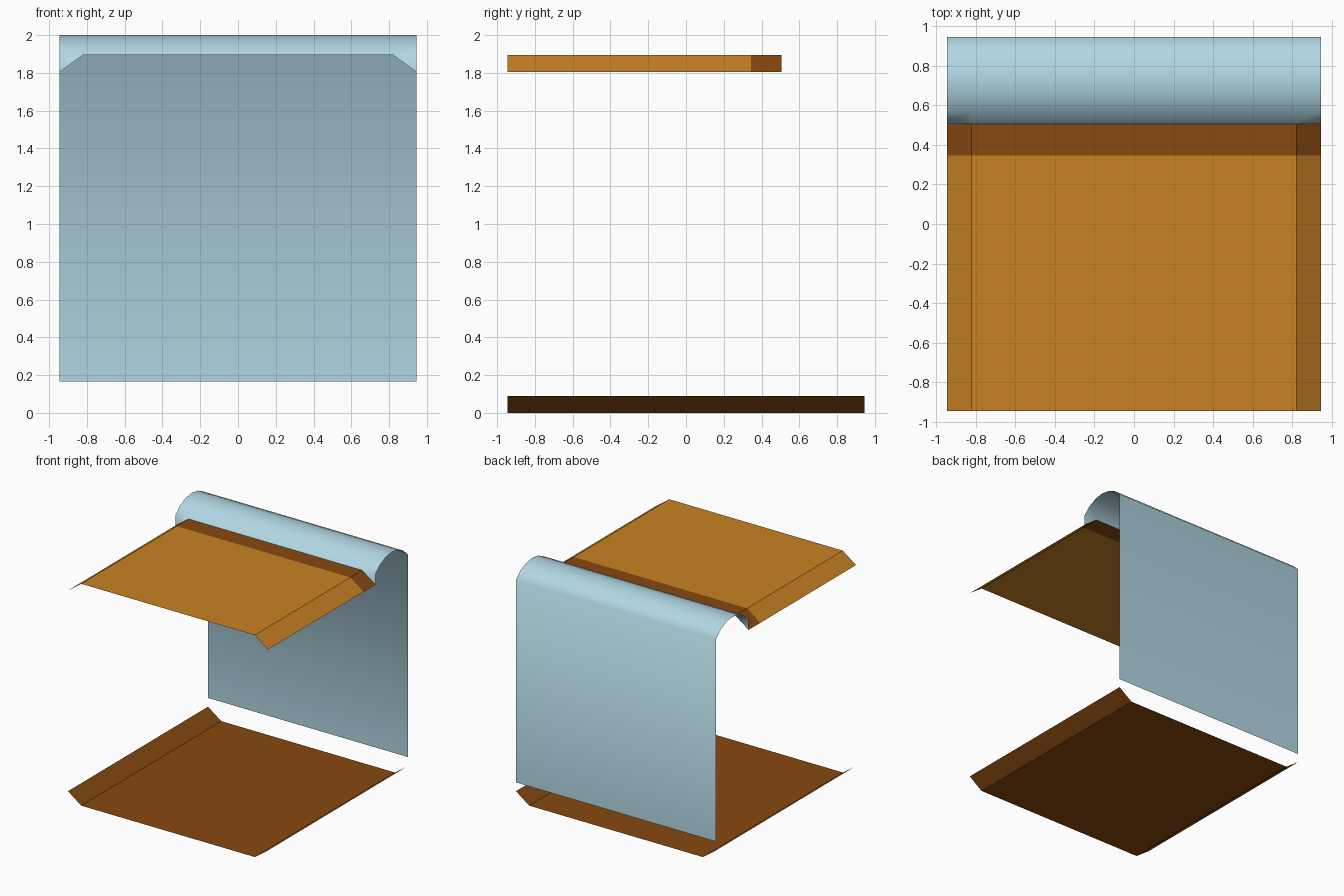
import bpy, bmesh, math

if "Cube" in bpy.data.objects:
    bpy.data.objects.remove(bpy.data.objects["Cube"])


def material(name, rgb):
    m = bpy.data.materials.new(name)
    m.use_nodes = True
    colour = (*rgb, 1)
    m.diffuse_color = colour
    m.node_tree.nodes["Principled BSDF"].inputs["Base Color"].default_value = colour
    return m


ORANGE = material("orange", (0.578, 0.223, 0.017))
BROWN = material("brown", (0.242, 0.067, 0.005))
BLUE = material("light blue", (0.445, 0.68, 0.775))

HALF = 0.945      # half width of every sheet
INNER = 0.82      # where the flanges fold
FRONT = 0.505     # where the hood meets the tray
RIM = 1.895       # height of the upper tray


def sheet(rows):
    """Grid of quads through rows of points; rows run left to right."""
    bm = bmesh.new()
    grid = [[bm.verts.new(p) for p in row] for row in rows]
    for a, b in zip(grid, grid[1:]):
        for i in range(len(a) - 1):
            bm.faces.new((a[i], a[i + 1], b[i + 1], b[i]))
    return bm, grid


def finish(bm, name, mats):
    bm.normal_update()
    mesh = bpy.data.meshes.new(name)
    bm.to_mesh(mesh)
    bm.free()
    obj = bpy.data.objects.new(name, mesh)
    bpy.context.collection.objects.link(obj)
    for m in mats:
        mesh.materials.append(m)
    return obj


def tray(flat_z, edge_z, ys):
    profile = [(-HALF, edge_z), (-INNER, flat_z), (INNER, flat_z), (HALF, edge_z)]
    return sheet([[(x, y, z) for x, z in profile] for y in ys])[0]


# Lower tray with flanges folded upward
finish(tray(0, 0.09, (-HALF, HALF)), "lower_tray", [BROWN])

# Upper tray with flanges folded downward and a brown rear band
bm = tray(RIM, 1.805, (-HALF, 0.345, FRONT))
for f in bm.faces:
    f.material_index = int(f.calc_center_median().y > 0.345)
finish(bm, "upper_tray", [ORANGE, BROWN])

# Back curtain: circular arch over the rear, then a straight drop
half_span, rise = (HALF - FRONT) / 2, 2 - RIM
radius = (half_span ** 2 + rise ** 2) / (2 * rise)
sweep = math.asin(half_span / radius)
steps = 6
profile = []
for i in range(steps + 1):
    a = sweep * (2 * i / steps - 1)
    profile.append((FRONT + half_span + radius * math.sin(a),
                    2 - radius + radius * math.cos(a)))
profile.append((HALF, 0.165))
columns = (-HALF, -INNER, INNER, HALF)
bm, grid = sheet([[(x, y, z) for x in columns] for y, z in profile])

# Corner gussets reaching down to the flange ends
left = bm.verts.new((-HALF, FRONT, 1.805))
right = bm.verts.new((HALF, FRONT, 1.805))
rim = grid[0]
bm.faces.new((rim[0], left, rim[1]))
bm.faces.new((rim[2], right, rim[3]))
for f in bm.faces:
    f.smooth = True
finish(bm, "back_curtain", [BLUE])
